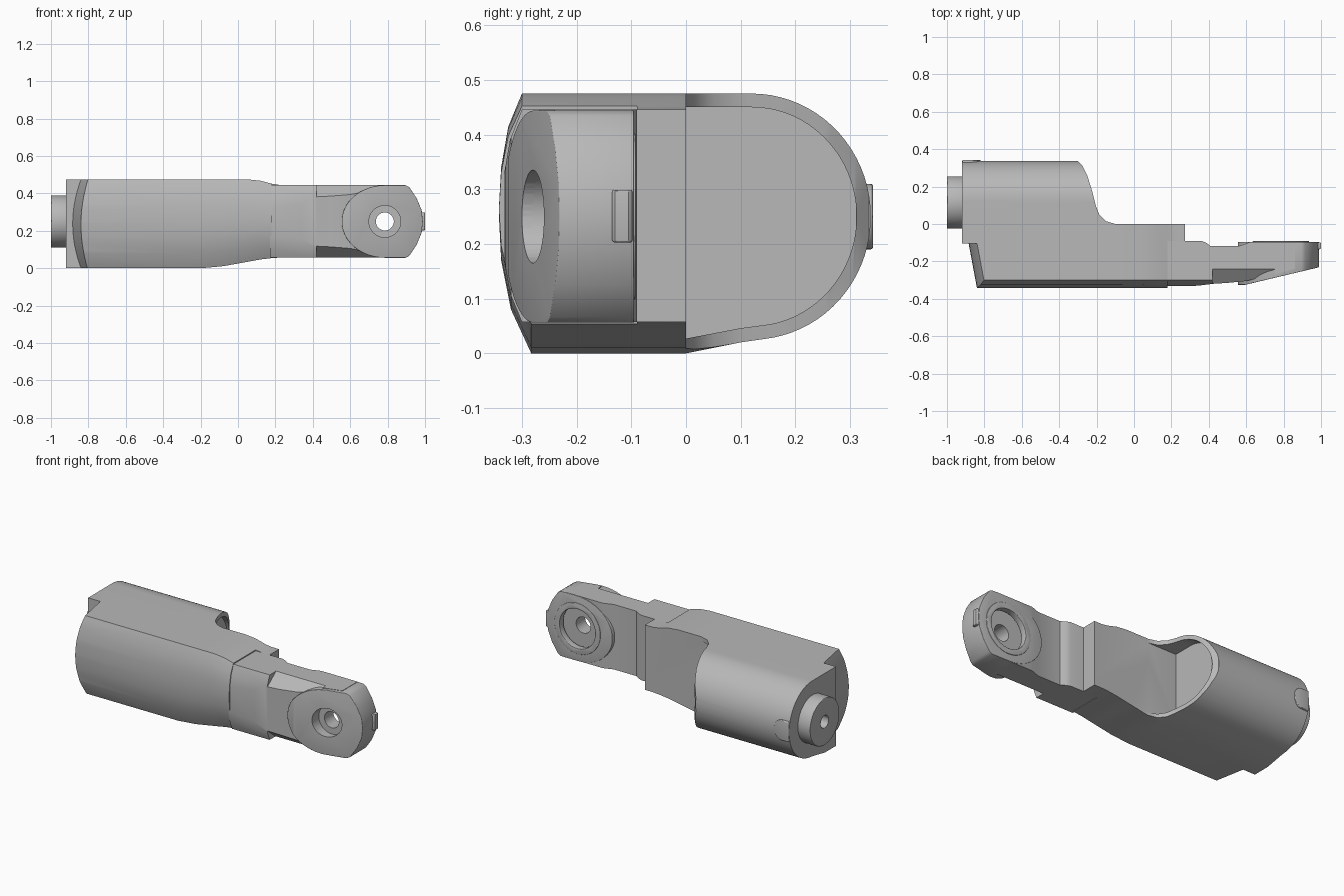
import bpy, bmesh
from math import sin, cos, radians, pi
from mathutils import Vector

if "Cube" in bpy.data.objects:
    bpy.data.objects.remove(bpy.data.objects["Cube"])

grey = bpy.data.materials.new("machined_grey")
grey.use_nodes = True
grey.diffuse_color = (0.48, 0.48, 0.48, 1)
grey.node_tree.nodes["Principled BSDF"].inputs["Base Color"].default_value = grey.diffuse_color


def loft(name, rings):
    """Skin matching rings of 3D points and cap both ends."""
    bm = bmesh.new()
    rows = [[bm.verts.new(p) for p in ring] for ring in rings]
    n = len(rows[0])
    for a, b in zip(rows, rows[1:]):
        for i in range(n):
            j = (i + 1) % n
            bm.faces.new((a[i], a[j], b[j], b[i]))
    bm.faces.new(rows[0])
    bm.faces.new(rows[-1])
    bmesh.ops.recalc_face_normals(bm, faces=bm.faces)
    me = bpy.data.meshes.new(name)
    bm.to_mesh(me)
    bm.free()
    me.materials.append(grey)
    ob = bpy.data.objects.new(name, me)
    bpy.context.collection.objects.link(ob)
    return ob


def prism(name, pts, axis, a, b):
    """Extrude a flat outline along an axis from a to b."""
    def place(p, t):
        return {"x": (t, p[0], p[1]), "y": (p[0], t, p[1]), "z": (p[0], p[1], t)}[axis]
    return loft(name, [[place(p, t) for p in pts] for t in (a, b)])


def arc(cx, cy, rx, ry, a, b, n):
    return [(cx + rx * cos(radians(a + (b - a) * i / n)),
             cy + ry * sin(radians(a + (b - a) * i / n))) for i in range(n + 1)]


def circle(cx, cy, r, n=48):
    return arc(cx, cy, r, r, 0, 360, n)[:-1]


def select(ob):
    bpy.ops.object.select_all(action="DESELECT")
    bpy.context.view_layer.objects.active = ob
    ob.select_set(True)


def boolean(ob, tool, operation="DIFFERENCE"):
    select(ob)
    m = ob.modifiers.new("cut", "BOOLEAN")
    m.operation, m.solver, m.object = operation, "EXACT", tool
    bpy.ops.object.modifier_apply(modifier=m.name)
    bpy.data.objects.remove(tool)


def finish(ob, width=0, angle=40):
    select(ob)
    if width:
        m = ob.modifiers.new("soft_edges", "BEVEL")
        m.width, m.segments, m.limit_method = width, 3, "ANGLE"
        m.angle_limit = radians(angle)
        bpy.ops.object.modifier_apply(modifier=m.name)
    bpy.ops.object.shade_smooth_by_angle(angle=radians(30))


MID, TOP = 0.25, 0.475

# Housing: rounded back, gently bowed front, tapering towards the arm
bow = [(-0.3, TOP), (-0.325, 0.41), (-0.338, 0.33), (-0.342, MID),
       (-0.338, 0.17), (-0.32, 0.08), (-0.283, 0)]
section = [(0, 0), (0.1, 0.02)] + arc(0.12, MID, 0.218, 0.225, -80, 90, 36) + [(0, TOP)] + bow
stations = [(-0.92, 0, TOP), (-0.2, 0, TOP), (-0.08, 0.011, TOP), (0.05, 0.034, TOP),
            (0.12, 0.047, 0.468), (0.18, 0.054, 0.452), (0.22, 0.057, 0.446), (0.272, 0.057, 0.446)]
housing = loft("housing", [[(x, y, lo + (hi - lo) * z / TOP) for y, z in section]
                           for x, lo, hi in stations])

# Sweeping cutaway at the back of the housing
sweep = [(-0.31, 0.4), (-0.3, 0.335), (-0.275, 0.31), (-0.25, 0.26), (-0.225, 0.18),
         (-0.205, 0.1), (-0.185, 0.05), (-0.15, 0.015), (-0.1, 0), (0.4, 0), (0.4, 0.4)]
boolean(housing, prism("cutaway", sweep, "z", -0.1, 0.6))

# Pocket that leaves a thin shell behind the cutaway
pocket = [(0, 0.027), (0.1, 0.046)] + arc(0.12, MID, 0.192, 0.2, -80, 90, 36) + [(0, 0.45)]
boolean(housing, prism("pocket", pocket, "x", -0.288, 0.4))

# Room for the arm at the front
boolean(housing, prism("arm_room", [(0.18, -0.09), (0.4, -0.09), (0.4, -0.5), (0.18, -0.5)],
                       "z", -0.1, 0.6))


# Curved, raked end of the front skin
def end_ring(y, x_mid):
    zs = [-0.05 + 0.575 * i / 16 for i in range(17)]
    edge = [(x_mid + 0.045 * ((z - TOP / 2) / (TOP / 2)) ** 2, y, z) for z in zs]
    return edge + [(-1.2, y, 0.525), (-1.2, y, -0.05)]


boolean(housing, loft("end_rake", [end_ring(-0.105, -0.884), end_ring(-0.4, -0.829)]))
finish(housing)

# Stub shaft with a centre bore
shaft = prism("stub_shaft", circle(0.115, MID, 0.14, 64), "x", -1, -0.9)
boolean(shaft, prism("shaft_bore", circle(0.115, MID, 0.036), "x", -1.1, -0.93))
finish(shaft, 0.004)

# Rounded key tab on the back of the housing
tab = prism("key_tab", [(-0.918, 0.19)] + arc(-0.87, MID, 0.05, 0.06, -90, 90, 16) + [(-0.918, 0.31)],
            "y", 0.31, 0.342)
finish(tab, 0.005)

# Arm neck: waisted plan shape trimmed by a bowed cross-section
plan = [(0.17, -0.09), (0.36, -0.09), (0.385, -0.1), (0.41, -0.118), (0.56, -0.118), (0.62, -0.097),
        (0.86, -0.097), (0.86, -0.24), (0.78, -0.262), (0.6, -0.305), (0.5, -0.315),
        (0.42, -0.32), (0.34, -0.33), (0.17, -0.333)]
neck = prism("arm_neck", plan, "z", 0.057, 0.446)
trim = [(0, 0.0), (0, 0.5), (-0.285, 0.5), (-0.3, 0.446), (-0.322, 0.39), (-0.334, 0.32),
        (-0.336, MID), (-0.334, 0.18), (-0.322, 0.11), (-0.3, 0.057), (-0.285, 0)]
boolean(neck, prism("neck_trim", trim, "x", 0, 1.2), "INTERSECT")

# Shallow chamfers that slim the front of the neck
for side in (-1, 1):
    wedge = [(-0.24, MID + side * 0.25), (-0.24, MID + side * 0.196),
             (-0.36, MID + side * 0.1), (-0.36, MID + side * 0.25)]
    boolean(neck, prism("neck_chamfer", wedge, "x", 0.42, 0.75))

# Arm head: half-round on the inside, tapered nose, raked front face
outline = arc(0.785, MID, 0.23, 0.194, 90, 270, 32) + [
    (0.895, 0.056), (0.915, 0.066), (0.955, 0.125), (0.982, 0.19), (0.988, MID),
    (0.982, 0.31), (0.955, 0.375), (0.915, 0.434), (0.895, 0.444)]
head = prism("arm_head", outline, "y", -0.4, -0.095)
rake = [(0.5, -0.325), (0.595, -0.325), (1.1, -0.205), (1.1, -0.5), (0.5, -0.5)]
boolean(head, prism("head_rake", rake, "z", -0.1, 0.6))
finish(head, 0.008, 50)

# Stepped bore through head and neck
for part in (neck, head):
    for r, a, b in ((0.048, -0.5, 0), (0.085, -0.5, -0.235), (0.145, -0.15, 0)):
        boolean(part, prism("bore", circle(0.785, MID, r), "y", a, b))
    finish(part)

# Seating rim inside the rear bore
rim = prism("bore_rim", circle(0.785, MID, 0.152), "y", -0.13, -0.092)
boolean(rim, prism("rim_bore", circle(0.785, MID, 0.118), "y", -0.5, 0))
finish(rim, 0.003)

# Latch on the nose of the arm
latch = prism("nose_latch", [(0.95, -0.135), (0.996, -0.135), (1, -0.13), (1, -0.105),
                             (0.995, -0.098), (0.95, -0.098)], "z", 0.203, 0.299)
finish(latch, 0.004)
